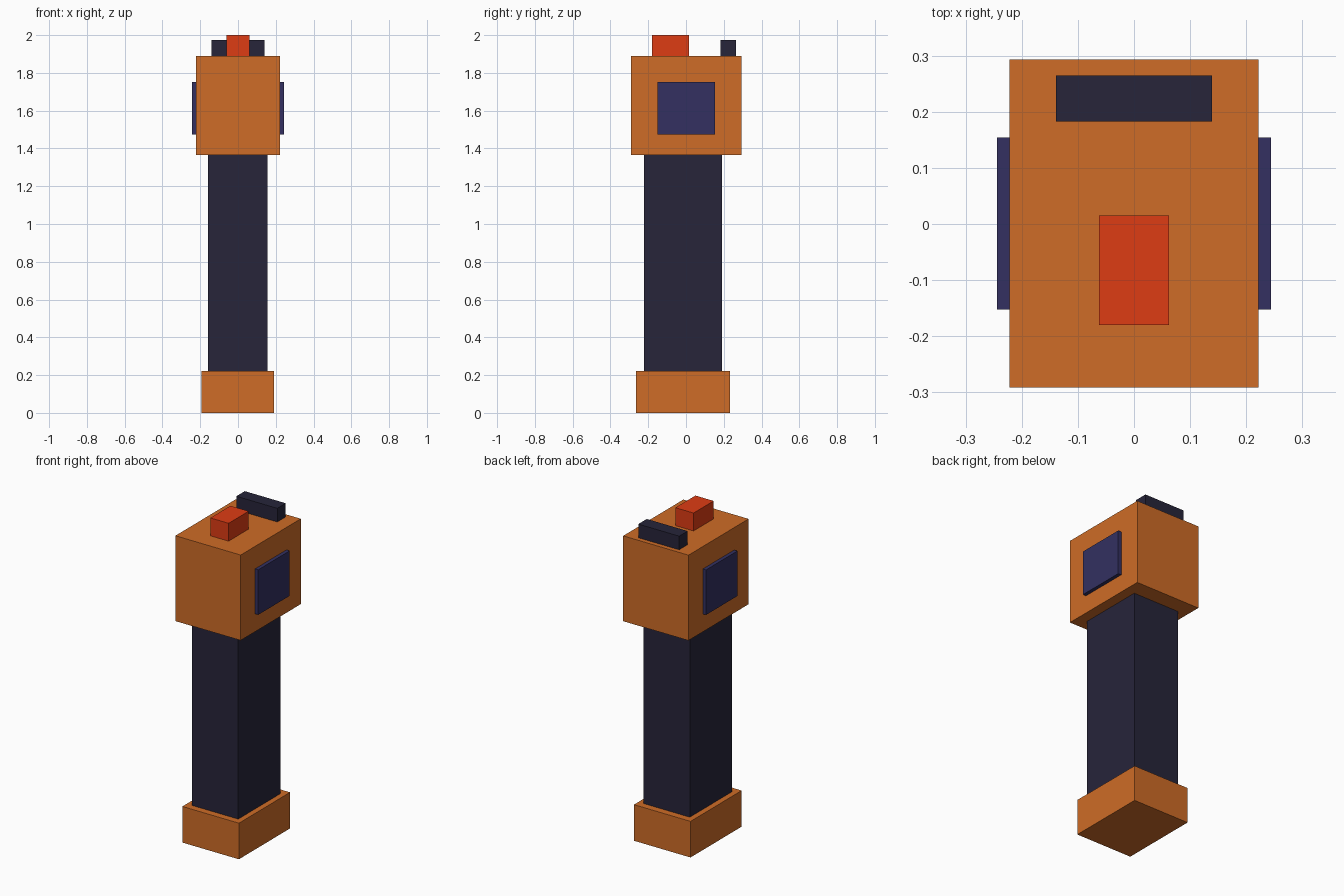
import bpy
import bmesh
from mathutils import Vector

if "Cube" in bpy.data.objects:
    bpy.data.objects.remove(bpy.data.objects["Cube"])


def material(name, rgb):
    mat = bpy.data.materials.new(name)
    mat.diffuse_color = (*rgb, 1.0)
    mat.use_nodes = True
    mat.node_tree.nodes["Principled BSDF"].inputs["Base Color"].default_value = mat.diffuse_color
    return mat


def box(name, x, y, z, mat):
    """Box spanning the given (min, max) range on each axis."""
    spans = (x, y, z)
    size = Vector([b - a for a, b in spans])
    centre = Vector([(a + b) / 2 for a, b in spans])
    bm = bmesh.new()
    bmesh.ops.create_cube(bm, size=1.0)
    bmesh.ops.scale(bm, vec=size, verts=bm.verts)
    mesh = bpy.data.meshes.new(name)
    bm.to_mesh(mesh)
    bm.free()
    mesh.materials.append(mat)
    obj = bpy.data.objects.new(name, mesh)
    obj.location = centre
    bpy.context.collection.objects.link(obj)
    return obj


orange = material("orange", (0.62, 0.15, 0.02))
dark = material("dark_grip", (0.02, 0.018, 0.042))
indigo = material("indigo", (0.033, 0.03, 0.12))
red = material("red", (0.73, 0.045, 0.007))

# Handle: end cap and long grip
box("end_cap", (-0.194, 0.191), (-0.264, 0.233), (0.0, 0.222), orange)
box("grip", (-0.159, 0.157), (-0.222, 0.19), (0.222, 1.365), dark)

# Head block
box("head", (-0.222, 0.222), (-0.291, 0.293), (1.365, 1.89), orange)

# Thin panel on each side of the head
for label, side in (("left", -1), ("right", 1)):
    xs = tuple(sorted((side * 0.222, side * 0.244)))
    box(label + "_panel", xs, (-0.152, 0.154), (1.475, 1.752), indigo)

# Button and rear bar on top of the head
box("top_button", (-0.062, 0.062), (-0.18, 0.015), (1.89, 2.0), red)
box("rear_bar", (-0.139, 0.139), (0.183, 0.265), (1.89, 1.974), dark)
